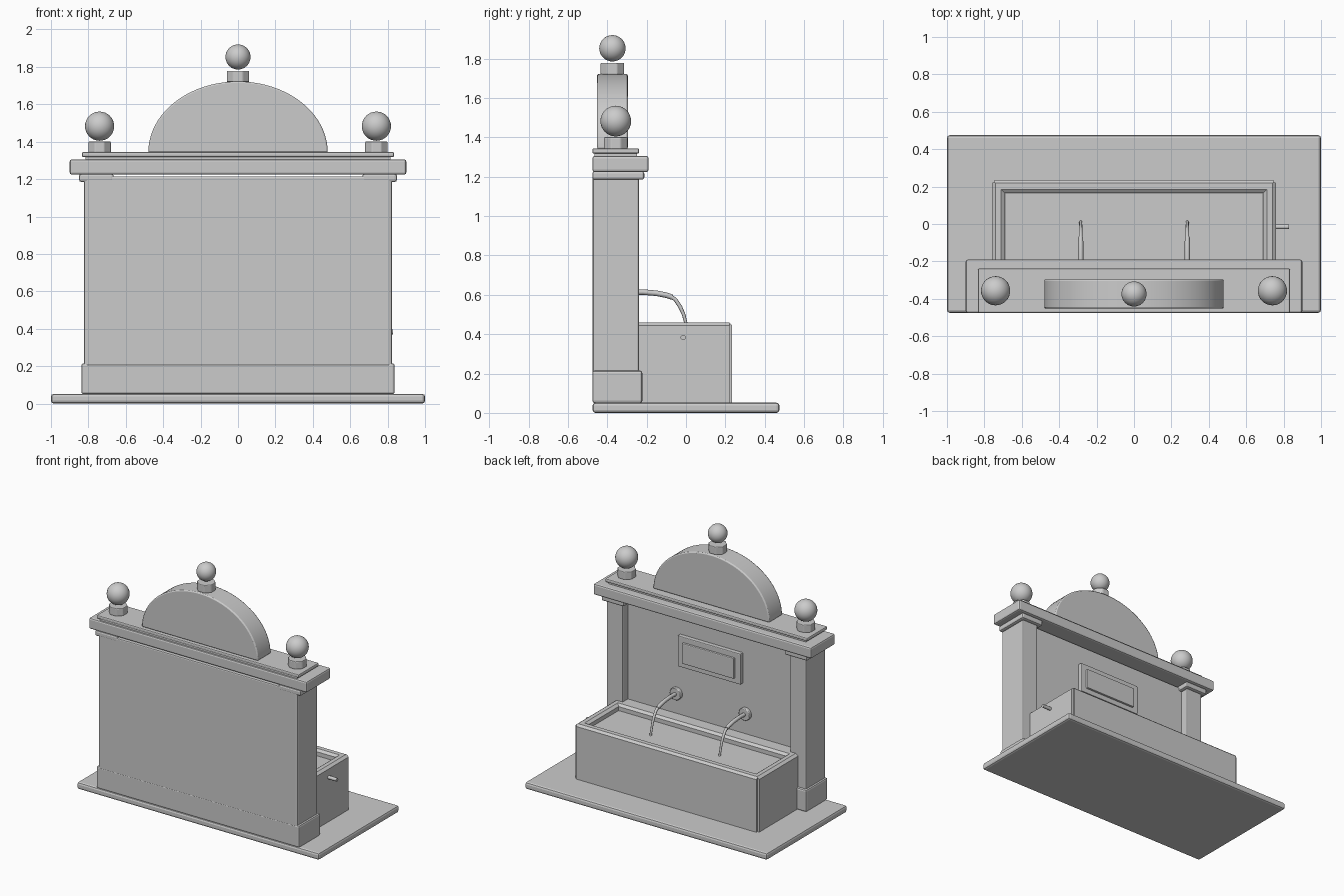
import bpy, bmesh, math

if "Cube" in bpy.data.objects:
    bpy.data.objects.remove(bpy.data.objects["Cube"])


def finish(ob, bevel=0.0, smooth=False):
    if bevel:
        m = ob.modifiers.new("bevel", "BEVEL")
        m.width = bevel
        m.segments = 2
        m.limit_method = 'ANGLE'
        m.angle_limit = math.radians(40)
    if smooth:
        for o in bpy.context.selected_objects:
            o.select_set(False)
        ob.select_set(True)
        bpy.context.view_layer.objects.active = ob
        bpy.ops.object.shade_smooth_by_angle(angle=math.radians(35))
    return ob


def from_bmesh(name, bm):
    bmesh.ops.recalc_face_normals(bm, faces=bm.faces[:])
    me = bpy.data.meshes.new(name)
    bm.to_mesh(me)
    bm.free()
    ob = bpy.data.objects.new(name, me)
    bpy.context.collection.objects.link(ob)
    return ob


def box(name, x0, x1, y0, y1, z0, z1, bevel=0.01):
    bm = bmesh.new()
    bmesh.ops.create_cube(bm, size=1)
    for v in bm.verts:
        v.co = ((x0 + x1) / 2 + v.co.x * (x1 - x0),
                (y0 + y1) / 2 + v.co.y * (y1 - y0),
                (z0 + z1) / 2 + v.co.z * (z1 - z0))
    return finish(from_bmesh(name, bm), bevel)


def cylinder(name, loc, r, depth, sides, rot=(0, 0, 0), bevel=0.0, smooth=False):
    bpy.ops.mesh.primitive_cylinder_add(vertices=sides, radius=r, depth=depth,
                                        location=loc, rotation=rot)
    ob = bpy.context.object
    ob.name = name
    return finish(ob, bevel, smooth)


def tube(name, x, pts):
    # pts: (y, z, radius) along the path
    cu = bpy.data.curves.new(name, 'CURVE')
    cu.dimensions = '3D'
    cu.bevel_depth = 1.0
    cu.bevel_resolution = 2
    cu.use_fill_caps = True
    sp = cu.splines.new('POLY')
    sp.points.add(len(pts) - 1)
    for p, (y, z, r) in zip(sp.points, pts):
        p.co = (x, y, z, 1)
        p.radius = r
    ob = bpy.data.objects.new(name, cu)
    bpy.context.collection.objects.link(ob)
    return ob


def finial(name, x, y, z, r, ball_z):
    cylinder(name + "_collar", (x, y, z + 0.029), 0.065, 0.06, 8,
             (0, 0, math.pi / 8), 0.006)
    bpy.ops.mesh.primitive_uv_sphere_add(segments=32, ring_count=16, radius=r,
                                         location=(x, y, ball_z))
    bpy.context.object.name = name + "_ball"
    finish(bpy.context.object, 0, True)


# base and wall
box("base_slab", -1, 1, -0.475, 0.475, 0, 0.052, 0.015)
box("wall_base_course", -0.838, 0.838, -0.476, -0.222, 0.05, 0.215, 0.012)
box("back_wall", -0.815, 0.815, -0.475, -0.30, 0.2, 1.215, 0.008)

# pilasters with capitals
for s, side in ((-1, "left"), (1, "right")):
    a, b = sorted((s * 0.69, s * 0.824))
    box(side + "_pilaster", a, b, -0.473, -0.238, 0.2, 1.2, 0.01)
    a, b = sorted((s * 0.665, s * 0.85))
    box(side + "_capital", a, b, -0.476, -0.212, 1.185, 1.228, 0.012)

# cornice
box("cornice", -0.9, 0.9, -0.476, -0.19, 1.224, 1.306, 0.012)
box("cornice_step", -0.815, 0.815, -0.466, -0.25, 1.30, 1.325, 0)
box("cornice_cap", -0.835, 0.835, -0.476, -0.238, 1.318, 1.344, 0.008)

# half-round pediment
bm = bmesh.new()
n = 40
verts = [bm.verts.new((0.48 * math.cos(math.pi * i / n), -0.452,
                       1.342 + 0.38 * math.sin(math.pi * i / n))) for i in range(n + 1)]
face = bm.faces.new(verts)
ext = bmesh.ops.extrude_face_region(bm, geom=[face])
for g in ext["geom"]:
    if isinstance(g, bmesh.types.BMVert):
        g.co.y += 0.156
finish(from_bmesh("pediment", bm), 0.008, True)

# finials
finial("left_finial", -0.74, -0.357, 1.342, 0.078, 1.483)
finial("right_finial", 0.74, -0.357, 1.342, 0.078, 1.483)
finial("top_finial", 0, -0.374, 1.72, 0.067, 1.853)

# trough: stacked rectangular loops (half width, back y, front y, z)
bm = bmesh.new()
loops = [(0.76, -0.315, 0.235, 0.045), (0.76, -0.315, 0.235, 0.445),
         (0.74, -0.305, 0.218, 0.46), (0.71, -0.21, 0.185, 0.46),
         (0.69, -0.19, 0.165, 0.445), (0.69, -0.19, 0.165, 0.15)]
rings = [[bm.verts.new(c) for c in ((-w, y0, z), (w, y0, z), (w, y1, z), (-w, y1, z))]
         for w, y0, y1, z in loops]
for lo, hi in zip(rings, rings[1:]):
    for i in range(4):
        j = (i + 1) % 4
        bm.faces.new((lo[i], lo[j], hi[j], hi[i]))
bm.faces.new(rings[0])
bm.faces.new(rings[-1])
uprights = [e for e in bm.edges if e.verts[0] in rings[0] and e.verts[1] in rings[1]
            or e.verts[1] in rings[0] and e.verts[0] in rings[1]]
bmesh.ops.bevel(bm, geom=uprights, offset=0.015, segments=2, affect='EDGES')
from_bmesh("trough", bm)
box("water", -0.695, 0.695, -0.195, 0.17, 0.38, 0.415, 0)

# overflow pipe
cylinder("overflow_pipe", (0.785, -0.015, 0.383), 0.013, 0.09, 12,
         (0, math.pi / 2, 0), 0, True)

# spouts, flanges and water streams
for s, side in ((-1, "left"), (1, "right")):
    x = s * 0.285
    cylinder(side + "_flange", (x, -0.292, 0.612), 0.046, 0.03, 24,
             (math.pi / 2, 0, 0), 0.005, True)
    tube(side + "_spout", x, [(-0.30, 0.612, 0.014), (-0.22, 0.614, 0.014),
                              (-0.15, 0.608, 0.014), (-0.10, 0.598, 0.014),
                              (-0.07, 0.588, 0.013)])
    tube(side + "_stream", x, [(-0.08, 0.592, 0.010), (-0.055, 0.577, 0.010),
                               (-0.03, 0.54, 0.010), (-0.012, 0.50, 0.009),
                               (0.0, 0.455, 0.008), (0.012, 0.41, 0.008)])

# wall plaque
box("plaque", -0.26, 0.26, -0.31, -0.27, 0.83, 1.06, 0.006)
box("plaque_panel", -0.215, 0.215, -0.28, -0.255, 0.867, 1.02, 0.006)
